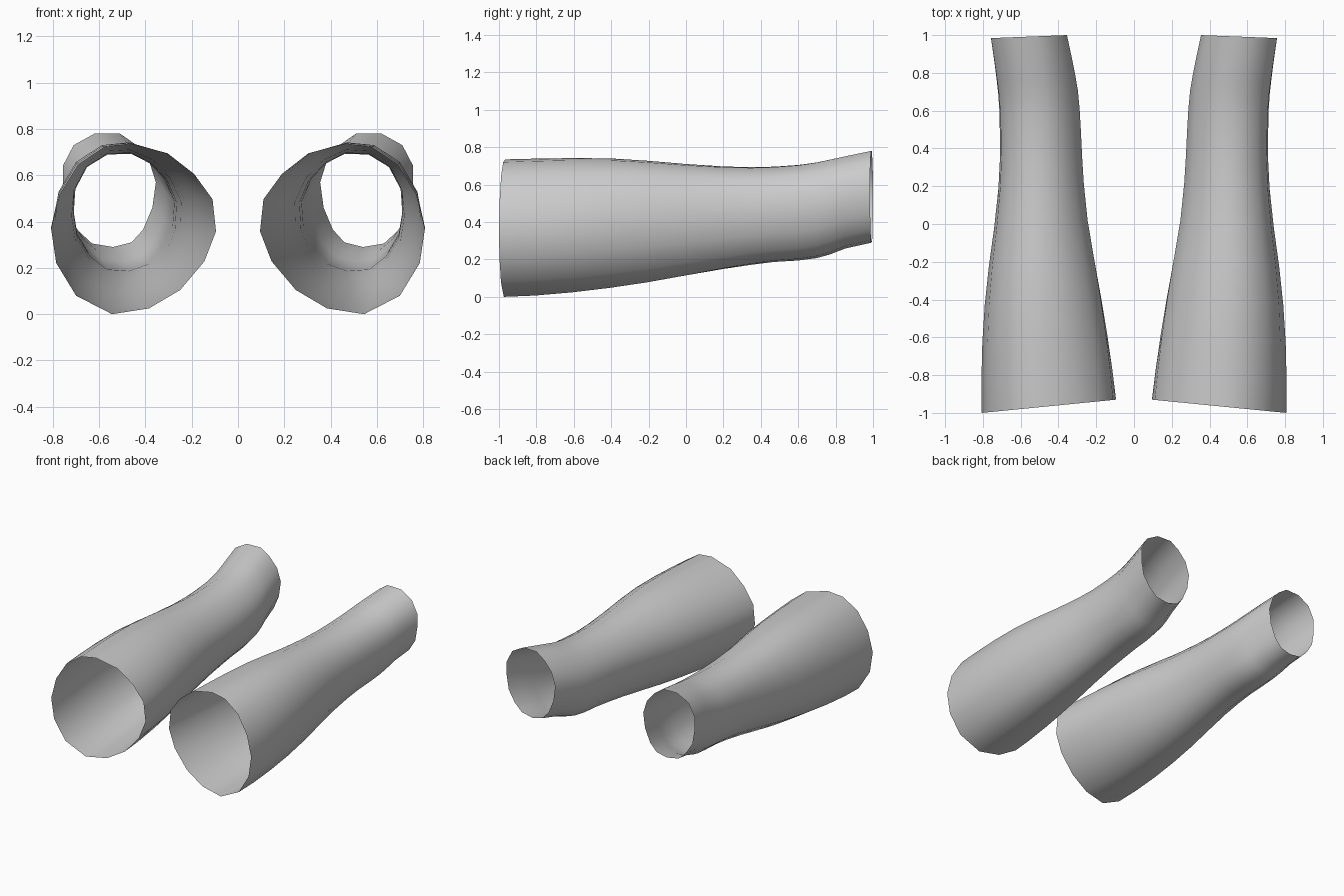
import bpy, bmesh

if "Cube" in bpy.data.objects:
    bpy.data.objects.remove(bpy.data.objects["Cube"])

# End outlines (x, z) of the right sleeve, listed clockwise from the outer side
FRONT = [(.807, .37), (.785, .22), (.70, .08), (.545, 0), (.385, .025),
         (.25, .105), (.145, .23), (.095, .36), (.11, .50), (.19, .61),
         (.305, .70), (.47, .74), (.58, .725), (.69, .65), (.77, .52)]
REAR = [(.757, .54), (.74, .44), (.69, .36), (.63, .305), (.54, .29),
        (.46, .31), (.41, .365), (.37, .46), (.355, .57), (.385, .665),
        (.445, .735), (.51, .78), (.62, .78), (.71, .73), (.757, .64)]

# Stations: y, inner x, outer x, bottom z, top z
STATIONS = [(-.965, .095, .806, 0, .735), (-.8, .113, .808, .005, .739),
            (-.6, .139, .803, .02, .742), (-.4, .17, .79, .042, .74),
            (-.2, .205, .768, .07, .727), (0, .24, .74, .105, .71),
            (.2, .262, .718, .142, .697), (.35, .272, .71, .166, .693),
            (.47, .278, .71, .182, .696), (.6, .286, .712, .191, .705),
            (.7, .296, .719, .205, .719), (.77, .308, .727, .225, .734),
            (.85, .324, .737, .257, .751), (.992, .355, .757, .29, .78)]


def unit(points):
    """Scale an outline to the 0..1 box."""
    xs, zs = zip(*points)
    return [((x - min(xs)) / (max(xs) - min(xs)),
             (z - min(zs)) / (max(zs) - min(zs))) for x, z in points]


def lerp(a, b, t):
    return a + (b - a) * t


front, rear = unit(FRONT), unit(REAR)
bm = bmesh.new()
rings = []
for y, x0, x1, z0, z1 in STATIONS:
    t = (y + .965) / 1.957
    slant = lerp(-.07, -.016, min(1, t * 1.3))   # slanted openings
    ring = []
    for (fx, fz), (rx, rz) in zip(front, rear):
        u, v = lerp(fx, rx, t), lerp(fz, rz, t)
        ring.append(bm.verts.new((lerp(x0, x1, u), y + slant * (u - .5),
                                  lerp(z0, z1, v))))
    rings.append(ring)

# Open tube skin
n = len(front)
for a, b in zip(rings, rings[1:]):
    for i in range(n):
        j = (i + 1) % n
        bm.faces.new((a[i], a[j], b[j], b[i]))
bmesh.ops.recalc_face_normals(bm, faces=bm.faces)
# make the skin face outward
bm.faces.ensure_lookup_table()
f = bm.faces[0]
if f.normal.x < 0:
    bmesh.ops.reverse_faces(bm, faces=bm.faces)
for f in bm.faces:
    f.smooth = True

mesh = bpy.data.meshes.new("sleeves")
bm.to_mesh(mesh)
bm.free()
sleeves = bpy.data.objects.new("sleeves", mesh)
bpy.context.collection.objects.link(sleeves)

# Left sleeve mirrored across x = 0
mirror = sleeves.modifiers.new("mirror", 'MIRROR')
mirror.use_mirror_merge = False
